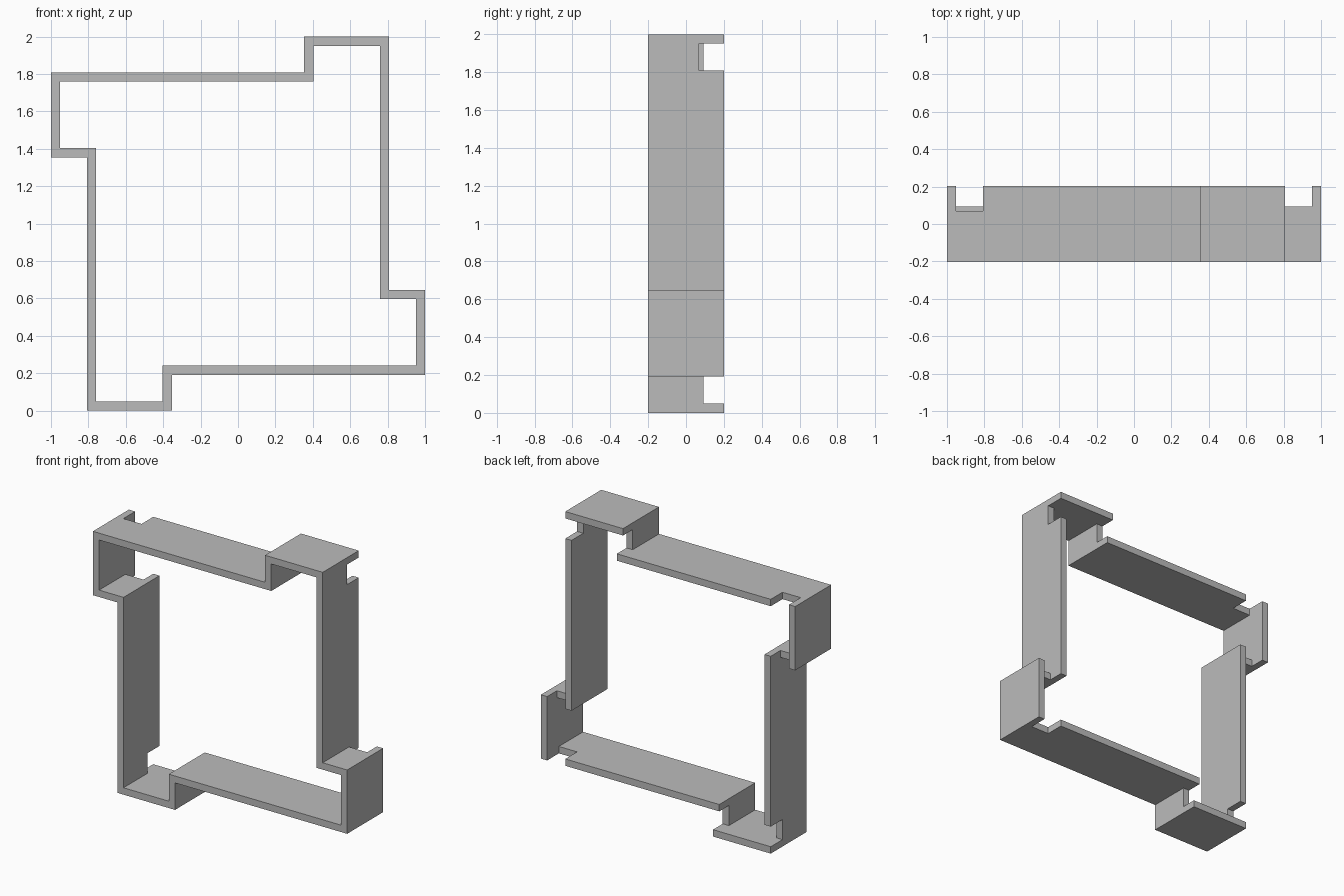
import bpy, bmesh

cube = bpy.data.objects.get("Cube")
if cube:
    bpy.data.objects.remove(cube, do_unlink=True)

OUT, STEP, T, DEPTH = 0.808, 0.354, 0.049, 0.202
WALL_CUT, STEP_CUT = 0.07, 0.093


def turn(x, z, n):
    """Quarter turns clockwise around the frame's centre."""
    for _ in range(n):
        x, z = z, -x
    return x, z


def prism(bm, points, y0, y1):
    """Extrude an x-z outline from y0 to y1."""
    face = bm.faces.new([bm.verts.new((x, y0, z + 1)) for x, z in points])
    result = bmesh.ops.extrude_face_region(bm, geom=[face])
    verts = [v for v in result["geom"] if isinstance(v, bmesh.types.BMVert)]
    bmesh.ops.translate(bm, verts=verts, vec=(0, y1 - y0, 0))


def finish(bm, name):
    bmesh.ops.recalc_face_normals(bm, faces=bm.faces)
    mesh = bpy.data.meshes.new(name)
    bm.to_mesh(mesh)
    bm.free()
    obj = bpy.data.objects.new(name, mesh)
    bpy.context.collection.objects.link(obj)
    return obj


# Stepped ring: the same corner repeated four times, outside and inside
outer_corner = [(-1, OUT), (STEP, OUT), (STEP, 1)]
inner_corner = [(T - 1, OUT - T), (STEP + T, OUT - T), (STEP + T, 1 - T)]
outer = [turn(x, z, n) for n in range(4) for x, z in outer_corner]
inner = [turn(x, z, n) for n in range(4) for x, z in inner_corner]

bm = bmesh.new()
count = len(outer)
rings = [[bm.verts.new((x, y, z + 1)) for x, z in loop]
         for loop, y in ((outer, -DEPTH), (inner, -DEPTH), (inner, DEPTH), (outer, DEPTH))]
for k in range(4):
    a, b = rings[k], rings[(k + 1) % 4]
    for i in range(count):
        j = (i + 1) % count
        bm.faces.new((a[i], a[j], b[j], b[i]))
frame = finish(bm, "stepped_frame")

# Rear notches: a shallow one in each step and a deeper one in each long wall
bm = bmesh.new()
for n in range(4):
    for x0, x1, y in ((STEP - T, STEP + 2 * T, STEP_CUT), (OUT - 2 * T, OUT + T, WALL_CUT)):
        box = [(x0, OUT), (x1, OUT), (x1, 1 - T), (x0, 1 - T)]
        prism(bm, [turn(x, z, n) for x, z in box], y, DEPTH + T)
cutter = finish(bm, "notch_cutter")
cutter.hide_render = True

cut = frame.modifiers.new("rear_notches", 'BOOLEAN')
cut.operation = 'DIFFERENCE'
cut.solver = 'EXACT'
cut.object = cutter
bpy.context.view_layer.objects.active = frame
frame.select_set(True)
bpy.ops.object.modifier_apply(modifier=cut.name)
bpy.data.objects.remove(cutter, do_unlink=True)

# Plain grey finish
grey = bpy.data.materials.new("plain_grey")
grey.use_nodes = True
colour = (0.5, 0.5, 0.5, 1)
grey.diffuse_color = colour
grey.node_tree.nodes["Principled BSDF"].inputs["Base Color"].default_value = colour
frame.data.materials.clear()
frame.data.materials.append(grey)
